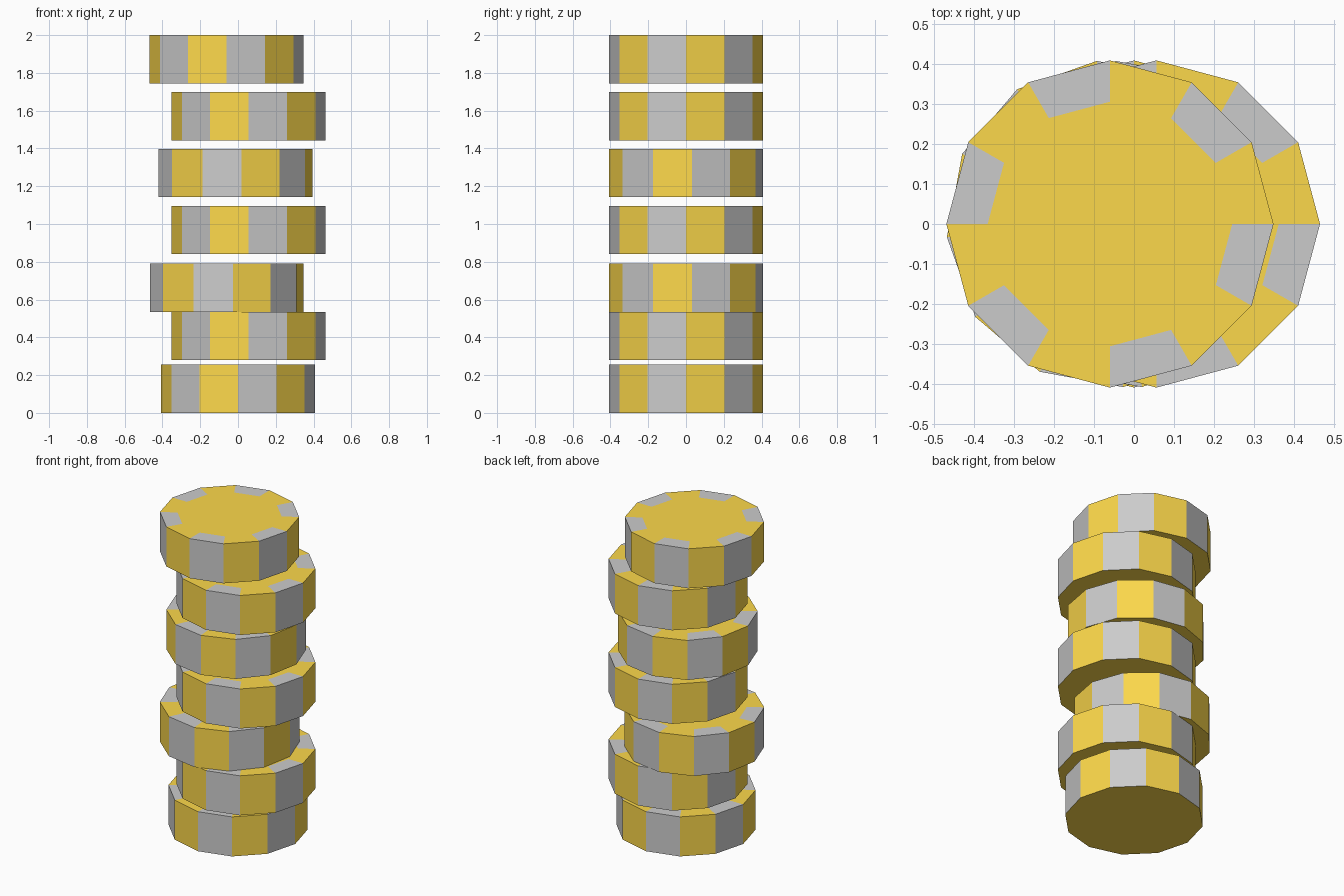
import bpy, bmesh
from math import radians, cos, sin

if "Cube" in bpy.data.objects:
    bpy.data.objects.remove(bpy.data.objects["Cube"])

SIDES, RADIUS, INNER, HEIGHT = 12, 0.408, 0.305, 0.255

orange = bpy.data.materials.new("chip_orange")
orange.diffuse_color = (0.98, 0.69, 0.07, 1)
orange.use_nodes = True
orange.node_tree.nodes["Principled BSDF"].inputs["Base Color"].default_value = orange.diffuse_color
grey = bpy.data.materials.new("edge_spot_grey")
grey.diffuse_color = (0.8, 0.8, 0.8, 1)
grey.use_nodes = True
grey.node_tree.nodes["Principled BSDF"].inputs["Base Color"].default_value = grey.diffuse_color


def ring(bm, r, z):
    step = radians(360 / SIDES)
    return [bm.verts.new((r * cos(i * step), r * sin(i * step), z)) for i in range(SIDES)]


def chip(name, x, z, turn):
    bm = bmesh.new()
    bottom, top, inner = ring(bm, RADIUS, 0), ring(bm, RADIUS, HEIGHT), ring(bm, INNER, HEIGHT)
    # plain underside and plain middle of the top
    bm.faces.new(bottom[::-1])
    bm.faces.new(inner)
    # rim and top border, every second segment is a grey spot
    for i in range(SIDES):
        j = (i + 1) % SIDES
        for a, b in ((bottom, top), (top, inner)):
            face = bm.faces.new((a[i], a[j], b[j], b[i]))
            face.material_index = i % 2
    mesh = bpy.data.meshes.new(name)
    bm.to_mesh(mesh)
    bm.free()
    mesh.materials.append(orange)
    mesh.materials.append(grey)
    obj = bpy.data.objects.new(name, mesh)
    obj.location = (x, 0, z)
    obj.rotation_euler.z = radians(turn)
    bpy.context.collection.objects.link(obj)


# stack from bottom to top: x offset, base height, turn
STACK = [
    (0.0, 0.0, 0), (0.056, 0.28, 0), (-0.06, 0.535, -25.4), (0.056, 0.84, 0),
    (-0.013, 1.142, -25.4), (0.056, 1.443, 0), (-0.06, 1.745, 0),
]
for n, (x, z, turn) in enumerate(STACK):
    chip(f"chip_{n + 1}", x, z, turn)
